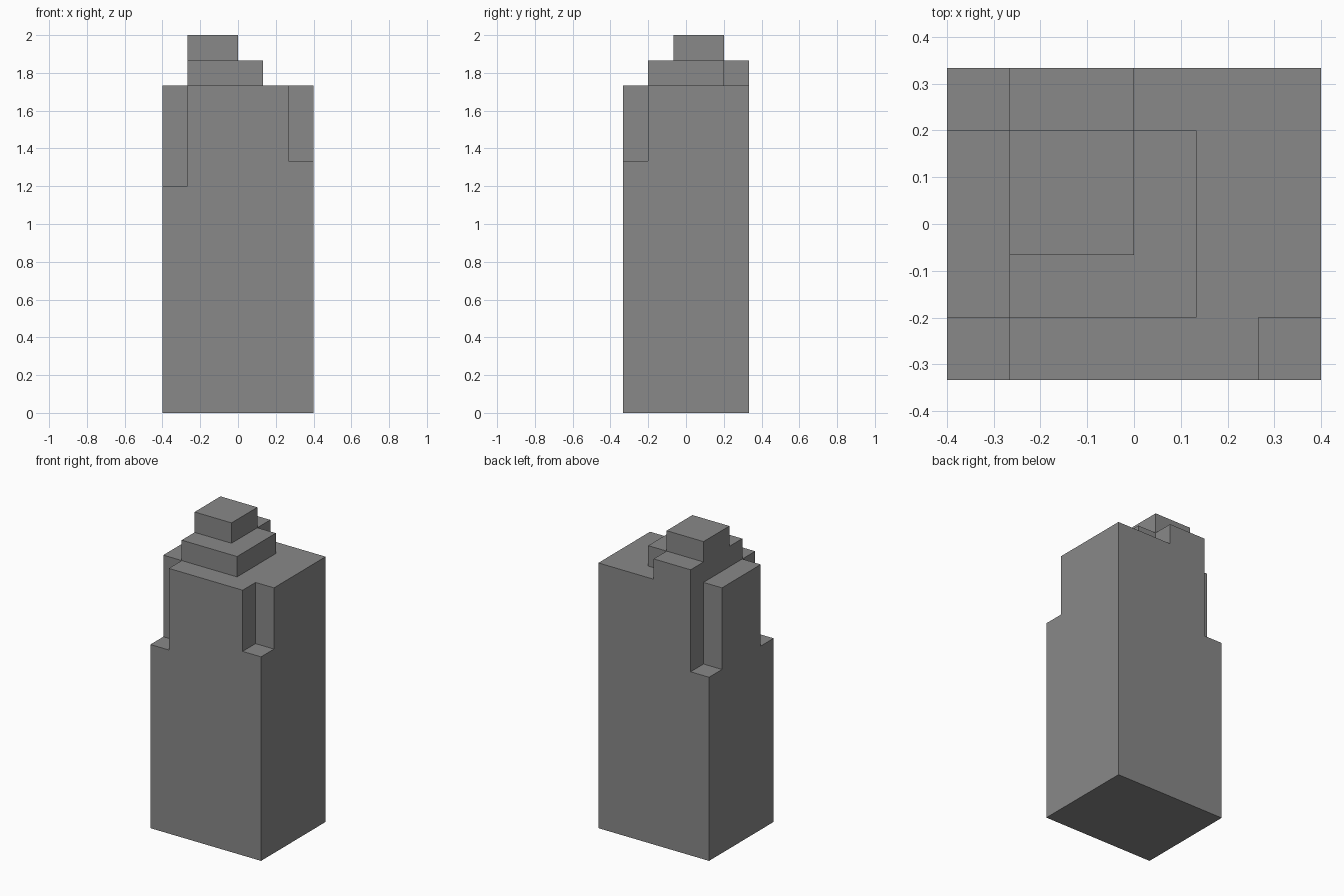
import bpy
import bmesh
import math

if "Cube" in bpy.data.objects:
    bpy.data.objects.remove(bpy.data.objects["Cube"], do_unlink=True)

UNIT = 2 / 15            # one building block
WIDE, DEEP = 6, 5        # plan size in blocks

grey = bpy.data.materials.new("stone grey")
grey.use_nodes = True
colour = (0.25, 0.25, 0.25, 1)
grey.diffuse_color = colour
grey.node_tree.nodes["Principled BSDF"].inputs["Base Color"].default_value = colour

# Plan of the tower: block height of every column
height = {(i, j): 13 for i in range(WIDE) for j in range(DEEP)}


def level(i0, i1, j0, j1, top):
    """Set the height of a rectangle of columns."""
    for i in range(i0, i1):
        for j in range(j0, j1):
            height[i, j] = top


level(0, 1, 0, 1, 9)      # front right corner notch
level(0, 1, 4, 5, 9)      # back right corner notch
level(5, 6, 0, 1, 10)     # front left corner notch
level(1, 4, 1, 4, 14)     # roof tier
level(1, 3, 4, 5, 14)     # tier extension to the back wall
level(1, 3, 2, 4, 15)     # top block


def build_part(name, low, high):
    """Make the outer skin of the tower between two levels."""
    bm = bmesh.new()

    def quad(*corners):
        bm.faces.new([bm.verts.new(((x - WIDE / 2) * UNIT, (y - DEEP / 2) * UNIT, z * UNIT))
                      for x, y, z in corners])

    for (i, j), top in height.items():
        square = [(i, j), (i + 1, j), (i + 1, j + 1), (i, j + 1)]
        if low < top <= high:
            quad(*[(x, y, top) for x, y in square])
        if low == 0:
            quad(*[(x, y, 0) for x, y in reversed(square)])
        # Walls stand wherever the neighbouring column is lower
        for side, (di, dj) in enumerate([(0, -1), (1, 0), (0, 1), (-1, 0)]):
            a, b = square[side], square[(side + 1) % 4]
            start = max(low, height.get((i + di, j + dj), 0))
            for z in range(start, min(top, high)):
                quad((*a, z), (*b, z), (*b, z + 1), (*a, z + 1))

    # Merge the blocks into large flat faces
    bmesh.ops.remove_doubles(bm, verts=bm.verts, dist=UNIT / 100)
    bmesh.ops.dissolve_limit(bm, angle_limit=math.radians(1),
                             verts=bm.verts, edges=bm.edges)
    mesh = bpy.data.meshes.new(name)
    bm.to_mesh(mesh)
    bm.free()
    mesh.materials.append(grey)
    part = bpy.data.objects.new(name, mesh)
    bpy.context.collection.objects.link(part)


build_part("tower_shaft", 0, 13)
build_part("roof_tier", 13, 14)
build_part("top_block", 14, 15)
